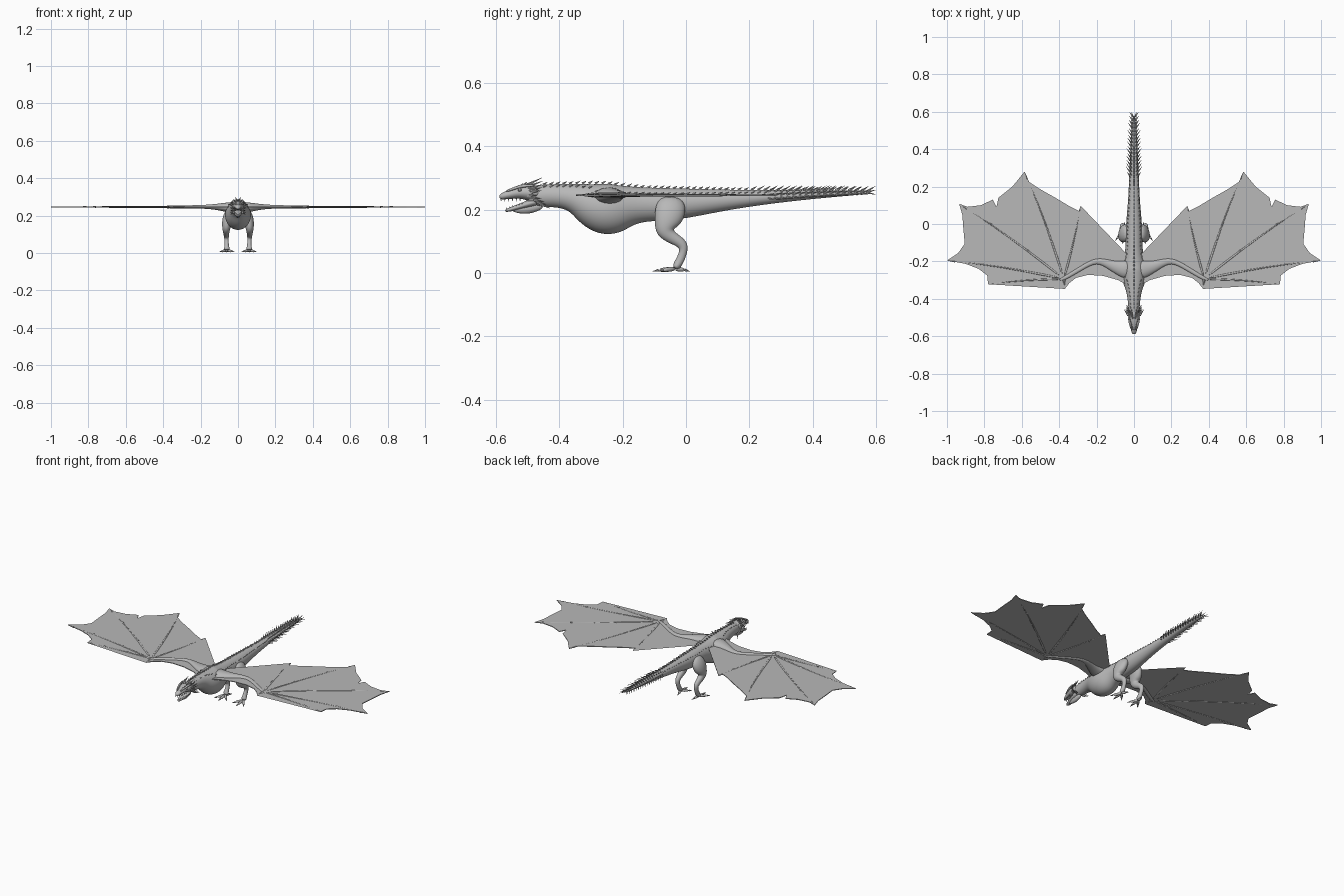
import bpy, bmesh, math
from mathutils import Vector

cube = bpy.data.objects.get("Cube")
if cube:
    bpy.data.objects.remove(cube)

GREY = (0.48, 0.48, 0.48, 1)
mat = bpy.data.materials.new("stone grey")
mat.use_nodes = True
mat.diffuse_color = GREY
bsdf = next(n for n in mat.node_tree.nodes if n.type == 'BSDF_PRINCIPLED')
bsdf.inputs["Base Color"].default_value = GREY


def finish(name, bm, mirror=False, smooth=0, solid=0):
    bmesh.ops.recalc_face_normals(bm, faces=bm.faces)
    mesh = bpy.data.meshes.new(name)
    bm.to_mesh(mesh)
    bm.free()
    mesh.materials.append(mat)
    ob = bpy.data.objects.new(name, mesh)
    bpy.context.scene.collection.objects.link(ob)
    if mirror:
        ob.modifiers.new("Mirror", 'MIRROR').use_mirror_merge = False
    if solid:
        m = ob.modifiers.new("Thickness", 'SOLIDIFY')
        m.thickness, m.offset = solid, 0
    if smooth:
        m = ob.modifiers.new("Smooth", 'SUBSURF')
        m.levels = m.render_levels = smooth
        for p in mesh.polygons:
            p.use_smooth = True
    return ob


def loft(bm, path, hint, sides=14):
    """Skin elliptical rings (x, y, z, radius along hint, radius across)."""
    pts = [Vector(p[:3]) for p in path]
    rings = []
    for i, p in enumerate(path):
        t = (pts[min(i + 1, len(pts) - 1)] - pts[max(i - 1, 0)]).normalized()
        u = (Vector(hint) - t * t.dot(Vector(hint))).normalized()
        v = t.cross(u)
        ring = []
        for k in range(sides):
            a = math.tau * k / sides
            ring.append(bm.verts.new(pts[i] + u * p[3] * math.cos(a) + v * p[4] * math.sin(a)))
        rings.append(ring)
    for r, s in zip(rings, rings[1:]):
        for k in range(sides):
            j = (k + 1) % sides
            bm.faces.new((r[k], r[j], s[j], s[k]))
    bm.faces.new(rings[0])
    bm.faces.new(rings[-1])


def spike(bm, base, direction, length, radius):
    """Five-sided pointed cone."""
    base, d = Vector(base), Vector(direction).normalized()
    rot = d.to_track_quat('Z', 'Y').to_matrix().to_4x4()
    rot.translation = base + d * length / 2
    bmesh.ops.create_cone(bm, cap_ends=True, segments=5, radius1=radius,
                          radius2=0, depth=length, matrix=rot)


X, Z = (1, 0, 0), (0, 0, 1)

# Torso, neck and tail: y, top, bottom, half width
BODY = [(-.51, .268, .218, .022), (-.46, .28, .208, .03), (-.4, .282, .208, .034),
        (-.35, .284, .192, .044), (-.31, .286, .15, .062), (-.26, .286, .117, .072),
        (-.22, .282, .122, .068), (-.18, .276, .15, .055), (-.13, .271, .163, .045),
        (-.05, .269, .165, .046), (.03, .267, .178, .041), (.12, .264, .197, .032),
        (.25, .262, .217, .026), (.38, .262, .232, .021), (.5, .261, .243, .014),
        (.58, .259, .25, .005)]
bm = bmesh.new()
loft(bm, [(0, y, (a + b) / 2, w, (a - b) / 2) for y, a, b, w in BODY], X, 18)
finish("body", bm, smooth=2)


def body_at(y):
    for a, b in zip(BODY, BODY[1:]):
        if y <= b[0]:
            f = (y - a[0]) / (b[0] - a[0])
            return [p + (q - p) * f for p, q in zip(a, b)]
    return BODY[-1]


def body_spike(bm, y, angle, length, radius, sweep):
    _, top, low, w = body_at(y)
    s, c = math.sin(angle), math.cos(angle)
    base = (w * s * .95, y, (top + low) / 2 + (top - low) / 2 * c * .95)
    spike(bm, base, (s, sweep, c), length, radius)


# Spines along the back, and the thorny end of the tail
bm = bmesh.new()
for i in range(50):
    y = -.45 + i * .0205
    body_spike(bm, y, 0, .017 if y < .2 else .026, .005, 1.4)
    if y < .25:
        for side in (-1, 1):
            body_spike(bm, y, side * (.85 if y > -.3 else .65), .014, .0035, 1.8)
finish("back_spines", bm)
bm = bmesh.new()
for i in range(17):
    y = .26 + i * .0195
    long = .024 + .014 * abs(math.sin(i * 1.3))
    for angle in (.6, 1.25, 1.8):
        body_spike(bm, y, angle, long, .004, 1.3)
finish("tail_thorns", bm, mirror=True)

# Head with separate open lower jaw and throat pouch
bm = bmesh.new()
loft(bm, [(0, -.59, .239, .007, .007), (0, -.575, .244, .016, .012),
          (0, -.55, .25, .02, .016), (0, -.525, .255, .028, .02),
          (0, -.495, .254, .034, .026), (0, -.455, .247, .03, .03)], X)
finish("head", bm, smooth=2)
bm = bmesh.new()
loft(bm, [(0, -.572, .196, .006, .004), (0, -.555, .201, .015, .007),
          (0, -.525, .21, .019, .009), (0, -.49, .221, .025, .013),
          (0, -.465, .228, .022, .014)], X)
finish("lower_jaw", bm, smooth=2)
bm = bmesh.new()
loft(bm, [(0, -.55, .199, .006, .005), (0, -.52, .2, .012, .014),
          (0, -.49, .205, .014, .018), (0, -.45, .213, .01, .01)], X)
finish("throat_pouch", bm, smooth=2)

# Brow ridge, eye, horns, cheek frill and teeth
bm = bmesh.new()
loft(bm, [(.012, -.57, .257, .004, .004), (.021, -.535, .271, .006, .005),
          (.027, -.505, .277, .007, .006), (.03, -.475, .276, .003, .003)], X, 8)
finish("brow_ridge", bm, mirror=True, smooth=1)
bm = bmesh.new()
bmesh.ops.create_icosphere(bm, subdivisions=2, radius=.006)
bmesh.ops.translate(bm, verts=bm.verts, vec=(.025, -.525, .263))
finish("eye", bm, mirror=True)
bm = bmesh.new()
for i in range(5):
    spike(bm, (.008 + .006 * i, -.505 + .004 * i, .276 - .005 * i),
          (.1 + .13 * i, 1, .5 - .09 * i), .06 - .004 * i, .006)
    spike(bm, (.025, -.5 + .01 * i, .245 - .007 * i), (.55, 1, -.1 * i), .04, .005)
    spike(bm, (.006 + .004 * i, -.565 + .013 * i, .258 + .005 * i), (.1, 1, .9), .016, .004)
finish("horns_and_frill", bm, mirror=True)
bm = bmesh.new()
for i in range(6):
    f = i / 5
    spike(bm, (.007 + .013 * f, -.584 + .06 * f, .236), (0, 0, -1), .011, .0025)
    spike(bm, (.005 + .013 * f, -.566 + .05 * f, .2 + .013 * f), (0, -.1, 1), .01, .0022)
finish("teeth", bm, mirror=True)

# Hind leg
bm = bmesh.new()
loft(bm, [(.03, -.045, .24, .018, .035), (.05, -.047, .205, .029, .052),
          (.06, -.058, .162, .028, .044), (.063, -.072, .128, .021, .029),
          (.063, -.035, .107, .016, .019), (.062, -.005, .088, .013, .017),
          (.061, -.01, .06, .011, .013), (.06, -.022, .034, .012, .014),
          (.06, -.035, .014, .019, .012)], X)
finish("hind_leg", bm, mirror=True, smooth=2)

# Toes and claws
toes, claws = bmesh.new(), bmesh.new()
root = Vector((.06, -.035, .014))
for tip in ((.03, -.07, .009), (.06, -.086, .009), (.089, -.074, .009), (.052, -.005, .01)):
    tip = Vector(tip)
    mid = (root + tip) / 2
    loft(toes, [(*root, .008, .008), (*mid, .008, .008), (*tip, .007, .007)], Z, 8)
    spike(claws, tip, tip - root - Vector((0, 0, .004)), .021, .005)
finish("toes", toes, mirror=True, smooth=1)
finish("claws", claws, mirror=True)

# Wing membrane with its scalloped, torn edge
WRIST, ZW = (.375, -.293), .246
TIPS = [(.78, -.322), (1.0, -.195), (.935, .108), (.585, .28), (.285, .097)]
EDGE = [(.03, -.33), (.085, -.3), (.165, -.277), (.245, -.272), (.31, -.288),
        (.345, -.315), (.37, -.347), (.367, -.315), (.385, -.3), (.56, -.314),
        TIPS[0], (.785, -.275), (.83, -.24), (.9, -.213),
        TIPS[1], (.94, -.155), (.905, -.105), (.912, -.03), (.918, .05),
        TIPS[2], (.89, .092), (.82, .1), (.755, .13), (.735, .092), (.725, .14), (.65, .2),
        TIPS[3], (.565, .228), (.5, .185), (.42, .14), (.34, .092), (.295, .07),
        TIPS[4], (.26, .035), (.225, -.02), (.17, -.08), (.11, -.135), (.05, -.175), (.02, -.18)]
bm = bmesh.new()
bm.faces.new([bm.verts.new((x, y, ZW)) for x, y in EDGE])
bmesh.ops.triangulate(bm, faces=bm.faces)
finish("wing_membrane", bm, mirror=True, solid=.004)

# Wing arm: shoulder, elbow, wrist
bm = bmesh.new()
loft(bm, [(.02, -.245, .242, .034, .06), (.07, -.24, .245, .024, .042),
          (.13, -.218, .247, .014, .024), (.2, -.188, .247, .009, .014),
          (.28, -.235, .247, .008, .012), (*WRIST, ZW, .008, .011),
          (.4, -.3, ZW, .004, .005)], Z)
finish("wing_arm", bm, mirror=True, smooth=2)

# Wing fingers with hooked ends and knuckle bumps
fingers, hooks = bmesh.new(), bmesh.new()
start = Vector((*WRIST, ZW))
for tip in TIPS:
    end = Vector((*tip, ZW))
    along = end - start
    bend = Vector((-along.y, along.x, 0)) * .015
    loft(fingers, [(*start, .007, .008), (*(start + along * .35 + bend), .005, .005),
                   (*(start + along * .7 + bend), .004, .004),
                   (*(start + along * .97), .002, .002)], Z, 8)
    for f in (.35, .7):
        spike(hooks, start + along * f + bend, along + Vector((0, 0, .15)), .018, .006)
    spike(hooks, start + along * .93, along, along.length * .07, .004)
spike(hooks, start, (-.1, -1, 0), .05, .009)
finish("wing_fingers", fingers, mirror=True, smooth=1)
finish("wing_hooks", hooks, mirror=True)
